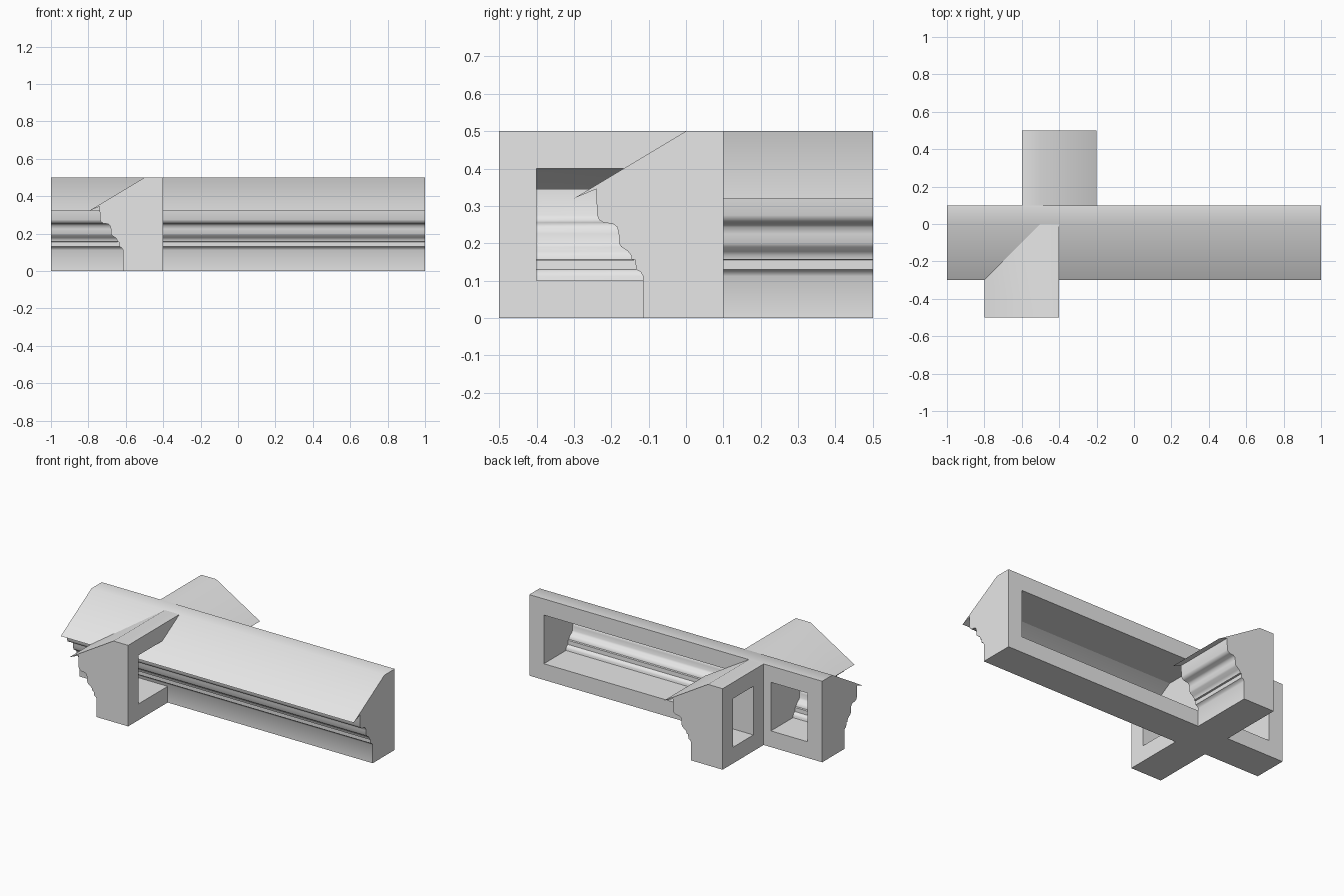
import bpy
import bmesh
from math import radians

cube = bpy.data.objects.get("Cube")
if cube:
    bpy.data.objects.remove(cube, do_unlink=True)

stone = bpy.data.materials.new("pale_grey")
stone.use_nodes = True
GREY = (0.8, 0.8, 0.8, 1)
stone.diffuse_color = GREY
stone.node_tree.nodes["Principled BSDF"].inputs["Base Color"].default_value = GREY

# Cornice section as (depth, height), from the back of the top round to the back of the base
BACK, TOP, LOW, HIGH = 0.1, 0.5, 0.1, 0.4
EAVE = (-0.3, 0.32)
MOULDING = [(-0.24, 0.345), (-0.238, 0.275), (-0.232, 0.262), (-0.22, 0.255),
            (-0.195, 0.252), (-0.184, 0.243), (-0.18, 0.225), (-0.179, 0.2),
            (-0.173, 0.19), (-0.155, 0.178), (-0.147, 0.168), (-0.145, 0.157),
            (-0.135, 0.155), (-0.134, 0.13), (-0.122, 0.124), (-0.115, 0.112)]
FOOT = MOULDING[-1][0]
PROFILE = [(BACK, TOP), (0, TOP), EAVE] + MOULDING + [(FOOT, 0), (BACK, 0)]

# Section of the hollow behind the moulding
ROOF_HIT = EAVE[0] * (TOP - HIGH) / (TOP - EAVE[1])
HOLLOW = [(BACK, HIGH), (ROOF_HIT, HIGH), EAVE] + MOULDING + [(FOOT, LOW), (BACK, LOW)]


def cornice(name, start, end, windows, location, turn=0, mitre=False, start_cap=False):
    """Extrude the section along x, with hollows open at the back."""
    bm = bmesh.new()

    def face(points):
        bm.faces.new([bm.verts.new(p) for p in points])

    def section(points, x, flip=False):
        ring = [(x, d, z) for d, z in points]
        face(ring[::-1] if flip else ring)

    # outer skin: top, roof slope, moulding and base
    first = [bm.verts.new((max(start, -d) if mitre else start, d, z)) for d, z in PROFILE]
    last = [bm.verts.new((end, d, z)) for d, z in PROFILE]
    for i in range(len(PROFILE) - 1):
        bm.faces.new((first[i + 1], last[i + 1], last[i], first[i]))

    # end caps
    section(PROFILE, end)
    if start_cap:
        section(PROFILE, start, True)

    # back frame, rails above and below, posts between the windows
    def panel(a, b, lo, hi):
        face([(b, BACK, lo), (a, BACK, lo), (a, BACK, hi), (b, BACK, hi)])

    panel(start, end, 0, LOW)
    panel(start, end, HIGH, TOP)
    stops = [start] + [x for w in windows for x in w] + [end]
    for a, b in zip(stops[::2], stops[1::2]):
        panel(a, b, LOW, HIGH)

    # hollow walls, floor and ceiling
    for a, b in windows:
        if not mitre:
            section(HOLLOW, a)
        section(HOLLOW, b, True)
        face([(a, FOOT, LOW), (b, FOOT, LOW), (b, BACK, LOW), (a, BACK, LOW)])
        face([(a, BACK, HIGH), (b, BACK, HIGH), (b, ROOF_HIT, HIGH), (a, ROOF_HIT, HIGH)])

    mesh = bpy.data.meshes.new(name)
    bm.to_mesh(mesh)
    bm.free()
    mesh.materials.append(stone)
    obj = bpy.data.objects.new(name, mesh)
    obj.location = location
    obj.rotation_euler.z = radians(turn)
    bpy.context.collection.objects.link(obj)
    bpy.ops.object.select_all(action="DESELECT")
    obj.select_set(True)
    bpy.context.view_layer.objects.active = obj
    bpy.ops.object.shade_smooth_by_angle(angle=radians(40))
    return obj


# Long run across, and the two shorter returns
cornice("main_cornice", -1, 1, [(-0.9, -0.65), (-0.4, 0.9)], (0, 0, 0), start_cap=True)
cornice("front_return", 0, 0.5, [(0.1, 0.4)], (-0.5, 0, 0), turn=-90, mitre=True)
cornice("back_return", 0.1, 0.5, [(0.2, 0.4)], (-0.5, 0, 0), turn=90)
